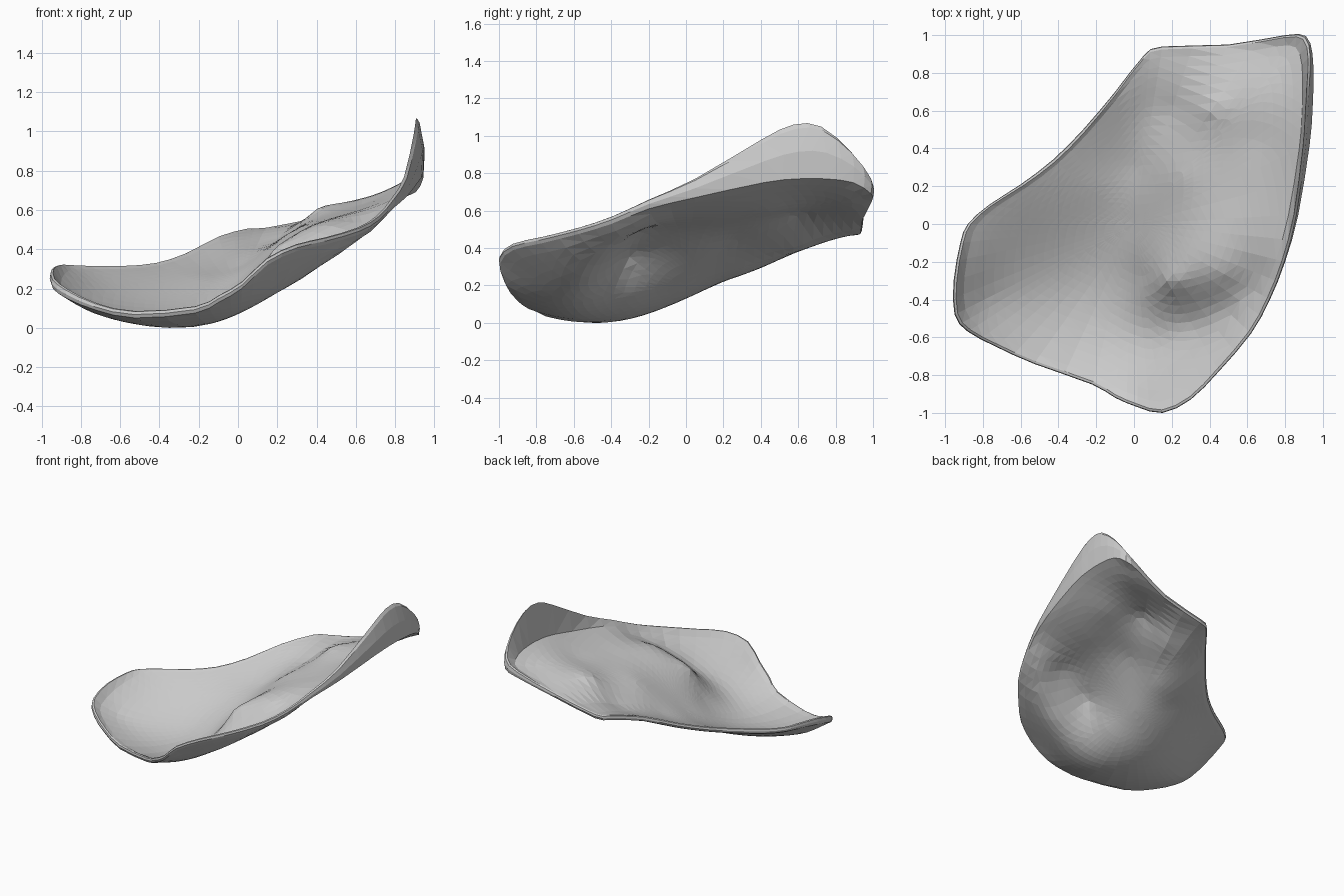
import bpy, bmesh, math

if "Cube" in bpy.data.objects:
    bpy.data.objects.remove(bpy.data.objects["Cube"])

# Outline of the shell seen from above: x, y, underside height, lip height
OUTLINE = [
    (-.95, -.48, .20, .05), (-.955, -.3, .25, .05), (-.92, -.1, .28, .04), (-.88, 0, .285, .035),
    (-.77, .1, .28, .035), (-.6, .21, .28, .035), (-.43, .34, .295, .035), (-.27, .5, .345, .035),
    (-.1, .7, .43, .035), (.05, .89, .47, .035), (.15, .94, .475, .035), (.5, .95, .55, .035),
    (.8, 1.0, .65, .05), (.91, .995, .69, .09), (.945, .9, .75, .17), (.95, .75, .77, .28),
    (.945, .6, .77, .29), (.93, .42, .75, .23), (.87, .05, .67, .10), (.8, -.2, .61, .05),
    (.72, -.4, .53, .04), (.62, -.58, .475, .035), (.45, -.78, .425, .035), (.3, -.93, .39, .035),
    (.15, -1, .32, .035), (.02, -.97, .20, .035), (-.1, -.92, .13, .035), (-.22, -.85, .075, .035),
    (-.53, -.74, .05, .035), (-.73, -.65, .09, .035), (-.88, -.57, .15, .045)]

# Underside heights inside the outline: bowl and front valley, then the raised terrace
FLOOR = [
    (-.3, -.5, 0), (-.6, -.4, .04), (-.8, -.4, .11), (-.15, 0, .14), (-.5, 0, .16),
    (-.2, .2, .22), (0, 0, .20), (0, .3, .275), (.05, -.28, .17), (0, -.55, .07),
    (.1, -.6, .12), (.3, -.53, .24), (.5, -.46, .37), (.66, -.33, .48), (.2, .6, .41),
    (.19, -.3, .345), (.24, 0, .40), (.25, .25, .44), (.41, .6, .56), (.6, .75, .61),
    (.8, .88, .655), (.47, -.27, .48), (.56, .15, .55), (.65, .45, .60)]
THICK = .035


def kernel(ax, ay, bx, by):
    d = (ax - bx) ** 2 + (ay - by) ** 2
    return d * math.log(d) if d > 1e-9 else 0


def solve(a, b):
    n = len(b)
    m = [row[:] + [v] for row, v in zip(a, b)]
    for i in range(n):
        p = max(range(i, n), key=lambda r: abs(m[r][i]))
        m[i], m[p] = m[p], m[i]
        for r in range(i + 1, n):
            f = m[r][i] / m[i][i]
            for c in range(i, n + 1):
                m[r][c] -= f * m[i][c]
    x = [0] * n
    for i in reversed(range(n)):
        x[i] = (m[i][n] - sum(m[i][c] * x[c] for c in range(i + 1, n))) / m[i][i]
    return x


# Smooth sheet through all known heights (thin plate)
pts = [p[:3] for p in OUTLINE] + FLOOR
rows = [[kernel(p[0], p[1], q[0], q[1]) for q in pts] + [1, p[0], p[1]] for p in pts]
rows += [[f(q) for q in pts] + [0, 0, 0] for f in (lambda q: 1, lambda q: q[0], lambda q: q[1])]
W = solve(rows, [p[2] for p in pts] + [0, 0, 0])


def floor(x, y):
    z = sum(w * kernel(x, y, q[0], q[1]) for w, q in zip(W, pts))
    z += W[-3] + W[-2] * x + W[-1] * y
    # Two pinched peaks
    for px, py, h in ((.19, -.31, .035), (.42, .62, .025)):
        z += h * math.exp(-math.hypot(x - px, y - py) / .06)
    return max(z, 0)


# Outline doubled with rounded in-between points
n = len(OUTLINE)
edge = []
for i in range(n):
    a, b, c, d = (OUTLINE[(i + k) % n] for k in (-1, 0, 1, 2))
    edge += [b, tuple((9 * (q + r) - p - s) / 16 for p, q, r, s in zip(a, b, c, d))]

bm = bmesh.new()


def ring(t, lift):
    return [bm.verts.new((x * t, y * t, floor(x * t, y * t) + lift)) for x, y, z, l in edge]


def lip_ring(share, inset, lip_inset):
    out = []
    for x, y, z, l in edge:
        k = 1 - (inset + lip_inset * l) / math.hypot(x, y)
        out.append(bm.verts.new((x * k, y * k, z + share * l)))
    return out


# Underside, lip and upper side as one closed stack of rings
steps = [.94 * i / 17 for i in range(1, 18)]
rings = [ring(t, 0) for t in steps]
rings += [lip_ring(0, .008, 0), lip_ring(.5, 0, 0), lip_ring(.92, 0, .10), lip_ring(1, .012, .12)]
rings += [ring(t, THICK) for t in reversed(steps)]
m = len(edge)
for r, s in zip(rings, rings[1:]):
    for i in range(m):
        j = (i + 1) % m
        bm.faces.new((r[i], r[j], s[j], s[i]))
for r, lift in ((rings[0], 0), (rings[-1], THICK)):
    hub = bm.verts.new((0, 0, floor(0, 0) + lift))
    for i in range(m):
        bm.faces.new((r[i], r[(i + 1) % m], hub))
bmesh.ops.triangulate(bm, faces=[f for f in bm.faces if len(f.verts) > 3])
bmesh.ops.recalc_face_normals(bm, faces=bm.faces)
low = min(v.co.z for v in bm.verts)
bmesh.ops.translate(bm, verts=bm.verts, vec=(0, 0, -low))

mesh = bpy.data.meshes.new("curved_shell")
bm.to_mesh(mesh)
bm.free()
grey = bpy.data.materials.new("light grey")
grey.diffuse_color = (.6, .6, .6, 1)
grey.use_nodes = True
grey.node_tree.nodes["Principled BSDF"].inputs["Base Color"].default_value = grey.diffuse_color
mesh.materials.append(grey)
bpy.context.collection.objects.link(bpy.data.objects.new("curved_shell", mesh))
